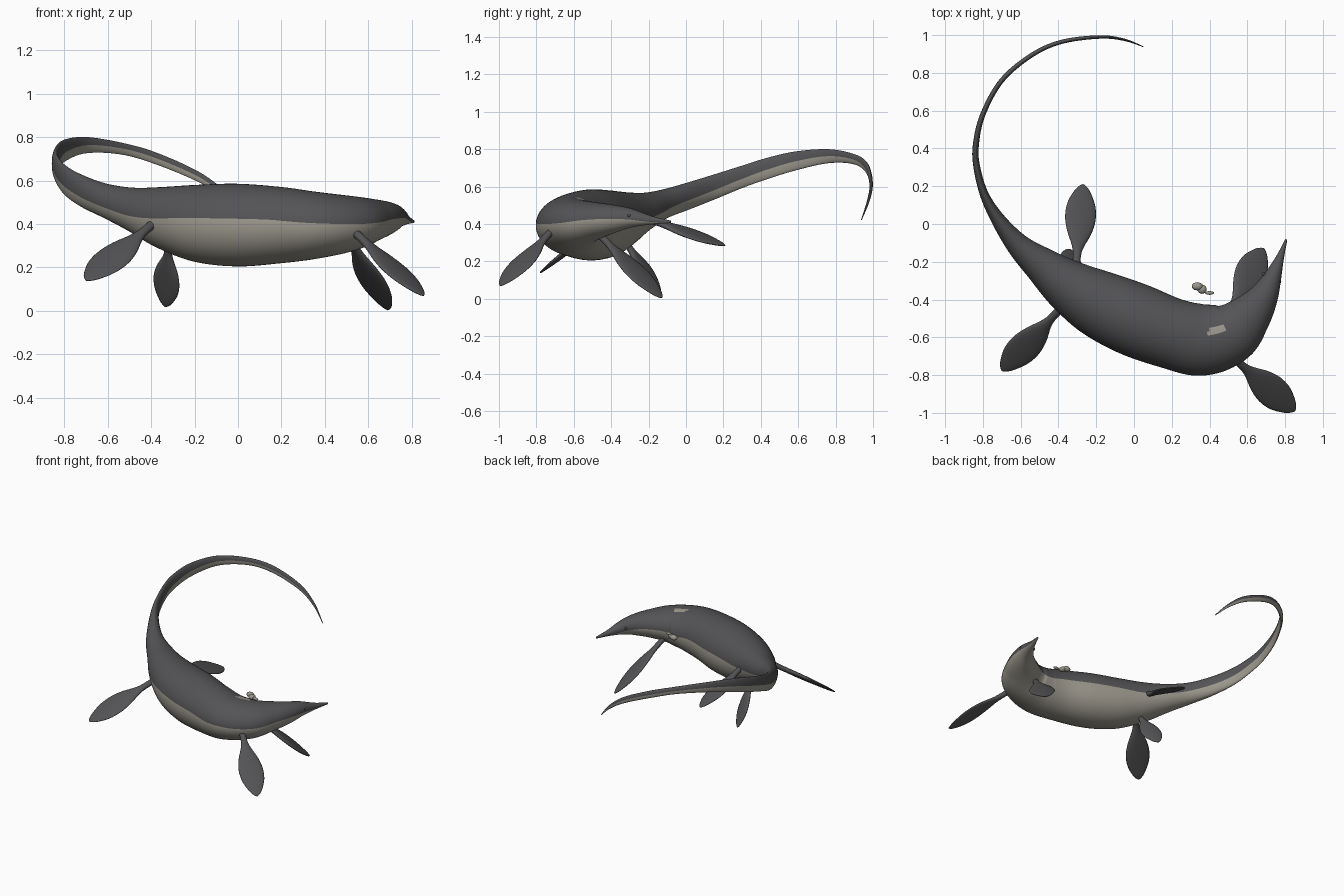
import bpy, bmesh, math
from mathutils import Vector

if "Cube" in bpy.data.objects:
    bpy.data.objects.remove(bpy.data.objects["Cube"])


def material(name, rgb):
    m = bpy.data.materials.new(name)
    m.diffuse_color = (*rgb, 1)
    m.use_nodes = True
    m.node_tree.nodes["Principled BSDF"].inputs["Base Color"].default_value = m.diffuse_color
    return m


dark = material("dark grey skin", (0.088, 0.088, 0.093))
pale = material("pale belly", (0.33, 0.31, 0.265))


def finish(bm, name, mats):
    bmesh.ops.recalc_face_normals(bm, faces=bm.faces)
    for f in bm.faces:
        f.smooth = True
    me = bpy.data.meshes.new(name)
    bm.to_mesh(me)
    bm.free()
    for m in mats:
        me.materials.append(m)
    ob = bpy.data.objects.new(name, me)
    bpy.context.collection.objects.link(ob)
    return ob


def smooth_rows(rows, steps):
    """Catmull-Rom through rows of numbers."""
    out = []
    n = len(rows)
    for i in range(n - 1):
        p0, p1, p2, p3 = (rows[max(i - 1, 0)], rows[i], rows[i + 1], rows[min(i + 2, n - 1)])
        for k in range(steps):
            t = k / steps
            out.append([0.5 * (2 * b + (c - a) * t + (2 * a - 5 * b + 4 * c - d) * t * t
                               + (3 * b - a - 3 * c + d) * t ** 3)
                        for a, b, c, d in zip(p0, p1, p2, p3)])
    out.append(list(rows[-1]))
    return out


def skin(bm, rings):
    n = len(rings[0])
    vs = [[bm.verts.new(p) for p in r] for r in rings]
    faces = []
    for a, b in zip(vs, vs[1:]):
        for j in range(n):
            faces.append((j, bm.faces.new((a[j], a[(j + 1) % n], b[(j + 1) % n], b[j]))))
    bm.faces.new(vs[0])
    bm.faces.new(vs[-1])
    return faces


# Body from snout to tail tip: x, y, half width, bottom z, top z, belly colour fraction
stations = [
    (.806, -.082, .006, .405, .418, .2),
    (.772, -.18, .022, .398, .442, .3),
    (.73, -.29, .05, .382, .482, .42),
    (.685, -.385, .08, .352, .502, .5),
    (.615, -.48, .118, .318, .515, .52),
    (.51, -.575, .165, .272, .53, .5),
    (.36, -.613, .19, .24, .548, .53),
    (.2, -.58, .188, .22, .57, .57),
    (0, -.505, .195, .205, .585, .58),
    (-.19, -.42, .178, .225, .58, .57),
    (-.35, -.325, .14, .285, .57, .5),
    (-.48, -.225, .1, .36, .567, .43),
    (-.605, -.12, .065, .425, .585, .4),
    (-.71, .01, .04, .475, .622, .4),
    (-.79, .15, .024, .53, .665, .4),
    (-.832, .3, .018, .592, .712, .42),
    (-.837, .42, .016, .635, .75, .44),
    (-.80, .58, .014, .685, .787, .47),
    (-.70, .76, .013, .725, .8, .5),
    (-.54, .895, .012, .72, .775, .5),
    (-.38, .965, .011, .675, .73, .5),
    (-.18, .99, .009, .592, .64, .5),
    (-.05, .975, .006, .51, .542, .48),
    (.05, .938, .002, .42, .428, .45),
]
rows = smooth_rows(stations, 10)
N = 28
rings = []
for i, (x, y, w, zb, zt, f) in enumerate(rows):
    a, b = rows[max(i - 1, 0)], rows[min(i + 1, len(rows) - 1)]
    side = Vector((b[1] - a[1], a[0] - b[0], 0)).normalized()
    mid, h = (zb + zt) / 2, (zt - zb) / 2
    edge = math.asin(2 * f - 1)
    angles = [edge + (math.pi - 2 * edge) * k / N for k in range(N)]
    angles += [math.pi - edge + (math.pi + 2 * edge) * k / N for k in range(N)]
    rings.append([Vector((x, y, mid + h * math.sin(t))) + side * (w * math.cos(t)) for t in angles])
bm = bmesh.new()
for j, face in skin(bm, rings):
    c = face.calc_center_median()
    # pale spot on the back
    patch = c.z > .45 and ((c.x - .435) / .05) ** 2 + ((c.y + .56 - (c.x - .435) * .25) / .02) ** 2 < 1
    face.material_index = 1 if j >= N or patch else 0
finish(bm, "body", [dark, pale])

# Flippers: paddle blades from root to tip, with chord direction and scale
paddle = [(-.12, .022, .02), (.08, .021, .018), (.2, .032, .017), (.38, .065, .017), (.56, .082, .015),
          (.74, .075, .012), (.9, .045, .008), (.97, .022, .005), (1, .004, .002)]


def flipper(name, root, tip, chord, scale=1.0):
    root, tip = Vector(root), Vector(tip)
    axis = (tip - root).normalized()
    c = Vector(chord)
    c = (c - axis * c.dot(axis)).normalized()
    n = axis.cross(c)
    rs = []
    for t, w, th in smooth_rows(paddle, 4):
        p = root.lerp(tip, t)
        rs.append([p + c * (w * scale * math.cos(q)) + n * (th * math.sin(q))
                   for q in (2 * math.pi * k / 20 for k in range(20))])
    b = bmesh.new()
    skin(b, rs)
    finish(b, name, [dark])


flipper("front_flipper_outer", (.55, -.73, .35), (.852, -.99, .07), (.66, .75, .02), 1.03)
flipper("front_flipper_inner", (.515, -.45, .33), (.688, -.13, .005), (.83, -.59, -.19), 1.05)
flipper("rear_flipper_outer", (-.41, -.47, .385), (-.698, -.778, .14), (.68, -.63, -.4), 1.05)
flipper("rear_flipper_inner", (-.305, -.2, .425), (-.268, .21, .285), (1, -.09, -.3), 1.03)
flipper("rear_flipper_lower", (-.32, -.32, .3), (-.335, -.135, .02), (.8, -.42, -.28), .85)

# Eyes on the sides of the head
for k, (x, y) in enumerate([(.771, -.305), (.688, -.264)]):
    b = bmesh.new()
    bmesh.ops.create_uvsphere(b, u_segments=12, v_segments=8, radius=.009)
    bmesh.ops.translate(b, verts=b.verts, vec=(x, y, .445))
    finish(b, "eye_%d" % (k + 1), [dark])

# Loose fragment floating beside the body
b = bmesh.new()
for x, y, z, sx, sy, sz in [(.335, -.33, .445, .03, .022, .02), (.36, -.345, .44, .025, .025, .018),
                            (.4, -.365, .445, .025, .01, .01)]:
    r = bmesh.ops.create_icosphere(b, subdivisions=2, radius=1)
    for v in r["verts"]:
        v.co = Vector((x + v.co.x * sx, y + v.co.y * sy, z + v.co.z * sz))
finish(b, "loose_fragment", [pale])
